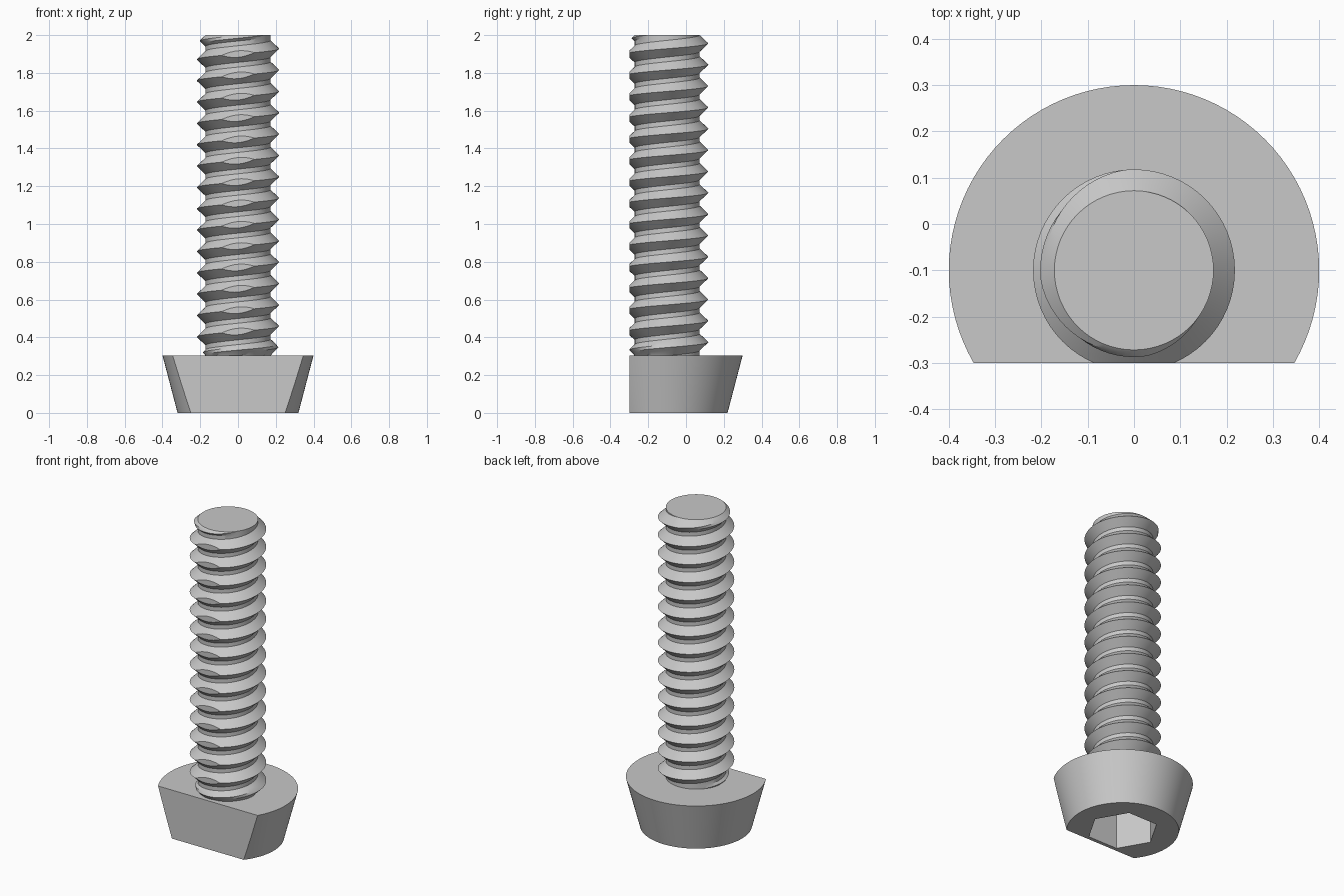
import bpy, bmesh, math

cube = bpy.data.objects.get("Cube")
if cube:
    bpy.data.objects.remove(cube, do_unlink=True)

AXIS_Y = -0.1          # the screw axis lies forward of centre
FLAT_Y = -0.3          # flat cut along the front
HEAD_H, TOP = 0.305, 2.0
ROOT, CREST = 0.172, 0.218
PITCH, CREST_Z = 0.113, 1.928
SEGMENTS = 64

steel = bpy.data.materials.new("light_grey_steel")
steel.use_nodes = True
grey = (0.58, 0.58, 0.58, 1)
steel.diffuse_color = grey
steel.node_tree.nodes["Principled BSDF"].inputs["Base Color"].default_value = grey


def cut_front(bm):
    """Slice away everything in front of the flat and close the openings."""
    geom = bm.verts[:] + bm.edges[:] + bm.faces[:]
    cut = bmesh.ops.bisect_plane(bm, geom=geom, dist=1e-5, plane_co=(0, FLAT_Y, 0),
                                 plane_no=(0, -1, 0), clear_outer=True)
    edges = [e for e in cut["geom_cut"] if isinstance(e, bmesh.types.BMEdge)]
    bmesh.ops.holes_fill(bm, edges=edges, sides=0)
    bmesh.ops.recalc_face_normals(bm, faces=bm.faces[:])


def make_object(name, bm):
    mesh = bpy.data.meshes.new(name)
    bm.to_mesh(mesh)
    bm.free()
    mesh.materials.append(steel)
    obj = bpy.data.objects.new(name, mesh)
    bpy.context.collection.objects.link(obj)
    return obj


def activate(obj):
    bpy.ops.object.select_all(action="DESELECT")
    obj.select_set(True)
    bpy.context.view_layer.objects.active = obj


def frustum(r_bottom, r_top, z0, z1, sides):
    bm = bmesh.new()
    made = bmesh.ops.create_cone(bm, cap_ends=True, segments=sides, radius1=r_bottom,
                                 radius2=r_top, depth=z1 - z0)
    bmesh.ops.translate(bm, verts=made["verts"], vec=(0, AXIS_Y, (z0 + z1) / 2))
    return bm


# Tapered head with a flat front
bm = frustum(0.32, 0.4, 0, HEAD_H, 96)
cut_front(bm)
head = make_object("head", bm)

# Hexagonal socket sunk into the underside; turned so corners point sideways
bm = frustum(0.205, 0.205, -0.1, 0.27, 6)
corner = max(bm.verts, key=lambda v: v.co.x).co
turn = math.atan2(corner.y - AXIS_Y, corner.x)
for v in bm.verts:
    a = math.atan2(v.co.y - AXIS_Y, v.co.x) - turn
    v.co.x, v.co.y = 0.205 * math.cos(a), AXIS_Y + 0.205 * math.sin(a)
socket = make_object("socket_cutter", bm)
socket.hide_render = True
mod = head.modifiers.new("socket", "BOOLEAN")
mod.operation, mod.solver, mod.object = "DIFFERENCE", "EXACT", socket
activate(head)
bpy.ops.object.modifier_apply(modifier=mod.name)
bpy.data.objects.remove(socket, do_unlink=True)

# Threaded shaft: a V profile swept along a right-handed helix
profile = [(0, 0), (0.13, 1 / 3), (0.26, 2 / 3), (0.39, 1),
           (0.61, 1), (0.74, 2 / 3), (0.87, 1 / 3)]
bm = bmesh.new()
start_z = HEAD_H - 0.005
rows = []
for lap in range(-17, 3):
    for frac, drop in profile:
        row = []
        for i in range(SEGMENTS + 1):
            t = i / SEGMENTS
            z = min(max(CREST_Z + PITCH * (lap + frac + t), start_z), TOP)
            limit = ROOT + min(max(z - HEAD_H, 0), (TOP - z) * 1.1)
            r = min(CREST + (ROOT - CREST) * drop, limit)
            a = math.tau * t
            row.append(bm.verts.new((r * math.cos(a), AXIS_Y + r * math.sin(a), z)))
        rows.append(row)
for low, high in zip(rows, rows[1:]):
    for i in range(SEGMENTS):
        bm.faces.new((low[i], low[i + 1], high[i + 1], high[i]))
bmesh.ops.remove_doubles(bm, verts=bm.verts[:], dist=1e-5)
bmesh.ops.holes_fill(bm, edges=[e for e in bm.edges if e.is_boundary], sides=0)
cut_front(bm)
shaft = make_object("threaded_shaft", bm)

for obj in (head, shaft):
    activate(obj)
    bpy.ops.object.shade_smooth_by_angle(angle=math.radians(25))
